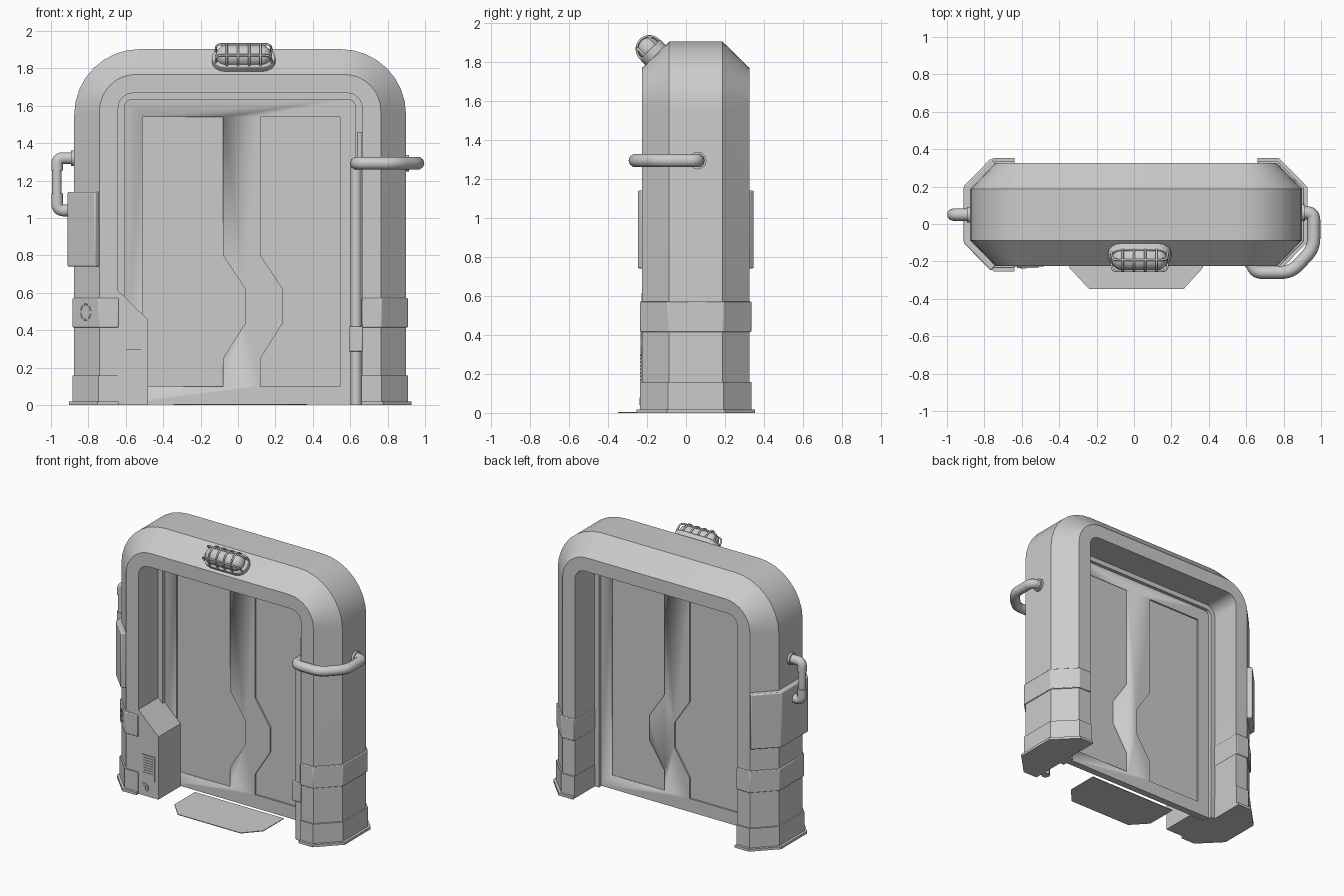
import bpy, bmesh, math
from mathutils import Vector, Matrix

if "Cube" in bpy.data.objects:
    bpy.data.objects.remove(bpy.data.objects["Cube"])

CX = 0.0115                     # centre of the door frame
IW, IT = 0.652, 1.668           # inner half width and inner height
YF, YB, YM = -0.225, 0.325, 0.05


def finish(ob, angle=30, bevel=0):
    bpy.ops.object.select_all(action='DESELECT')
    ob.select_set(True)
    bpy.context.view_layer.objects.active = ob
    if bevel:
        m = ob.modifiers.new("bevel", 'BEVEL')
        m.width, m.segments, m.limit_method = bevel, 2, 'ANGLE'
    bpy.ops.object.shade_smooth_by_angle(angle=math.radians(angle))
    return ob


def from_bm(name, bm, angle=30, bevel=0):
    bmesh.ops.recalc_face_normals(bm, faces=bm.faces)
    me = bpy.data.meshes.new(name)
    bm.to_mesh(me)
    bm.free()
    ob = bpy.data.objects.new(name, me)
    bpy.context.collection.objects.link(ob)
    return finish(ob, angle, bevel)


def prism(name, pts, lo, hi, axis='z', bevel=0, matrix=None):
    """Extrude a 2D outline along z (xy points) or along y (xz points)."""
    bm = bmesh.new()
    put = (lambda p, h: (p[0], p[1], h)) if axis == 'z' else (lambda p, h: (p[0], h, p[1]))
    a = [bm.verts.new(put(p, lo)) for p in pts]
    b = [bm.verts.new(put(p, hi)) for p in pts]
    n = len(pts)
    bm.faces.new(a)
    bm.faces.new(b[::-1])
    for i in range(n):
        bm.faces.new((a[i], a[(i + 1) % n], b[(i + 1) % n], b[i]))
    if matrix:
        bm.transform(matrix)
    return from_bm(name, bm, 30, bevel)


def box(name, x0, x1, y0, y1, z0, z1, bevel=0):
    return prism(name, [(x0, y0), (x1, y0), (x1, y1), (x0, y1)], z0, z1, 'z', bevel)


def cylinder(name, pos, direction, r, depth, seg=16):
    bm = bmesh.new()
    bmesh.ops.create_cone(bm, cap_ends=True, segments=seg, radius1=r, radius2=r, depth=depth)
    rot = Vector(direction).to_track_quat('Z', 'Y').to_matrix().to_4x4()
    bm.transform(Matrix.Translation(pos) @ rot)
    return from_bm(name, bm)


def pipe(name, pts, r, fillet=0.06, matrix=None):
    """Round tube along a path whose corners are filleted."""
    P = [Vector(p) for p in pts]
    path = [P[0]]
    for a, b, c in zip(P, P[1:], P[2:]):
        f = min(fillet, (a - b).length * 0.49, (c - b).length * 0.49)
        s, e = b + (a - b).normalized() * f, b + (c - b).normalized() * f
        for i in range(7):
            t = i / 6
            path.append(s * (1 - t) ** 2 + b * 2 * t * (1 - t) + e * t * t)
    path.append(P[-1])
    cu = bpy.data.curves.new(name, 'CURVE')
    cu.dimensions, cu.bevel_depth, cu.bevel_resolution, cu.use_fill_caps = '3D', r, 3, True
    sp = cu.splines.new('POLY')
    sp.points.add(len(path) - 1)
    for q, v in zip(sp.points, path):
        v = matrix @ v if matrix else v
        q.co = (*v, 1)
    ob = bpy.data.objects.new(name, cu)
    bpy.context.collection.objects.link(ob)
    bpy.ops.object.select_all(action='DESELECT')
    ob.select_set(True)
    bpy.context.view_layer.objects.active = ob
    bpy.ops.object.convert(target='MESH')
    return finish(bpy.context.view_layer.objects.active, 50)


def arch(name, section):
    """Sweep a closed (offset, y) section around the rounded doorway."""
    bm = bmesh.new()
    rows = []
    for d, y in section:
        w, h, r = IW + d, IT + d, 0.08 + 1.15 * d
        half = [(w, 0)] + [(w - r + r * math.cos(i * math.pi / 16), h - r + r * math.sin(i * math.pi / 16))
                           for i in range(9)]
        loop = half + [(-x, z) for x, z in reversed(half)]
        rows.append([bm.verts.new((CX + x, y, z)) for x, z in loop])
    n = len(rows)
    for k in range(n):
        a, b = rows[k], rows[(k + 1) % n]
        for i in range(len(a) - 1):
            bm.faces.new((a[i], a[i + 1], b[i + 1], b[i]))
    bm.faces.new([r[0] for r in rows])
    bm.faces.new([r[-1] for r in rows])
    return from_bm(name, bm, 30)


# Main frame and the inner door stop
arch("door_frame", [(0, YF), (0.1, YF), (0.235, -0.087), (0.235, 0.187), (0.1, YB), (0, YB)])
arch("door_stop", [(-0.035, 0.0), (0.02, 0.0), (0.02, 0.1), (-0.035, 0.1)])

# Door slab with recessed zigzag panels on both sides
door = box("door", CX - 0.63, CX + 0.63, 0.025, 0.075, 0.004, 1.65)
zig = [(0, 0.10), (0, 0.25), (0.12, 0.44), (0.12, 0.62), (0, 0.80), (0, 1.54)]
left = [(-0.51, 1.54), (-0.51, 0.10)] + [(x - 0.08, z) for x, z in zig]
right = [(0.545, 1.54), (0.545, 0.10)] + [(x + 0.12, z) for x, z in zig]
for outline in (left, right):
    for lo, hi in ((0, 0.036), (0.064, 0.1)):
        cut = prism("panel_cutter", outline, lo, hi, 'y')
        cut.hide_render = True
        bpy.context.view_layer.objects.active = door
        m = door.modifiers.new("panel", 'BOOLEAN')
        m.operation, m.solver, m.object = 'DIFFERENCE', 'EXACT', cut
        bpy.ops.object.modifier_apply(modifier=m.name)
        bpy.data.objects.remove(cut)


# Collars, base blocks and foot plates around both legs
def leg_outline(s, t):
    k = 0.414 * t
    pts = [(IW - 0.002, YF - t), (0.752 + k, YF - t), (0.887 + t, -0.087 - k)]
    pts += [(x, 2 * YM - y) for x, y in reversed(pts)]
    return [(CX + s * x, y) for x, y in pts]


for s, side in ((-1, "left"), (1, "right")):
    prism(side + "_collar", leg_outline(s, 0.01), 0.415, 0.572, bevel=0.005)
    prism(side + "_base_block", leg_outline(s, 0.01), 0.0, 0.158)
    prism(side + "_foot_plate", leg_outline(s, 0.028), 0.0, 0.018)

# Control box wrapped around the left leg
t, q, k = 0.035, 0.025, 0.0145
bx = [(0.752, YF), (0.752 + q, YF - q), (0.887 + t, -0.087 - k)]
bx += [(x, 2 * YM - y) for x, y in reversed(bx)]
prism("control_box", [(CX - x, y) for x, y in bx], 0.74, 1.14, bevel=0.008)

# Conduit from the frame into the control box
pipe("conduit", [(-0.86, YM, 1.32), (-0.968, YM, 1.32), (-0.968, YM, 1.035), (-0.88, YM, 1.035)], 0.027)
pipe("conduit_upper_elbow", [(-0.89, YM, 1.32), (-0.967, YM, 1.32), (-0.967, YM, 1.255)], 0.033, 0.05)
pipe("conduit_lower_elbow", [(-0.89, YM, 1.04), (-0.967, YM, 1.04), (-0.967, YM, 1.13)], 0.033, 0.05)
cylinder("conduit_flange", (-0.882, YM, 1.32), (1, 0, 0), 0.042, 0.02)

# Handrail around the right leg
Z = 1.293
pipe("handrail", [(0.68, -0.13, Z), (0.634, -0.14, Z), (0.634, -0.259, Z), (0.84, -0.259, Z), (0.961, -0.13, Z),
                  (0.961, 0.06, Z), (0.88, 0.06, Z)], 0.035, 0.055)
cylinder("handrail_flange", (0.905, 0.06, Z), (1, 0, 0), 0.045, 0.02)

# Vertical post inside the right leg
pipe("post_upper", [(0.652, -0.19, 0.3), (0.652, -0.19, 1.46)], 0.017)
pipe("post_lower", [(0.632, -0.19, 0.0), (0.632, -0.19, 1.29)], 0.03)
box("post_bracket", 0.593, 0.666, -0.232, -0.15, 0.285, 0.42, 0.005)

# Console beside the left leg, with vent slats and a bolt
prism("console", [(-0.645, 0), (-0.48, 0), (-0.48, 0.455), (-0.645, 0.615)], -0.227, 0.028, 'y')
box("vent_plate", -0.61, -0.508, -0.232, -0.22, 0.12, 0.30)
for i in range(8):
    z = 0.165 + i * 0.018
    box("vent_slat", -0.60, -0.518, -0.236, -0.23, z, z + 0.008)
cylinder("console_bolt", (-0.592, -0.228, 0.06), (0, 1, 0), 0.034, 0.012, 12)
cylinder("console_bolt_head", (-0.592, -0.234, 0.06), (0, 1, 0), 0.02, 0.01, 6)

# Broken ring on the chamfer of the left collar
n = Vector((-0.707, -0.707, 0))
u = Vector((0.707, -0.707, 0))
c = Vector((CX - 0.826, -0.163, 0.497))
for i in range(6):
    a0 = i * math.pi / 3 + 0.15
    arc = [c + u * 0.038 * math.cos(a) + Vector((0, 0, 0.042 * math.sin(a))) for a in (a0, a0 + 0.35, a0 + 0.7)]
    pipe("ring_dash", arc, 0.004, 0.01)

# Threshold plate
prism("threshold", [(-0.345, 0.0), (-0.345, -0.235), (-0.24, -0.348), (0.265, -0.348), (0.368, -0.235),
                    (0.368, 0.0)], 0, 0.005)

# Caged lamp on the front top chamfer, local z along the chamfer normal
L = Matrix.Translation((0.03, -0.156, 1.834)) @ Matrix.Rotation(math.radians(45), 4, 'X')


def stadium(half, r):
    return [((half - r) * (1 if i < 9 else -1) + r * math.sin(a), -r * math.cos(a))
            for i in range(18) for a in [(i if i < 9 else i - 1) * math.pi / 8]]


prism("lamp_base", stadium(0.17, 0.074), -0.01, 0.04, bevel=0.008, matrix=L)
bm = bmesh.new()
bmesh.ops.create_uvsphere(bm, u_segments=24, v_segments=12, radius=0.06,
                          matrix=Matrix.Rotation(math.pi / 2, 4, 'Y'))
for v in bm.verts:
    v.co.x += 0.09 if v.co.x > 0.001 else (-0.09 if v.co.x < -0.001 else 0)
bm.transform(L @ Matrix.Translation((0, 0, 0.045)))
from_bm("lamp_bulb", bm, 40)
for x in (-0.09, -0.03, 0.03, 0.09):
    hoop = [(x, 0.067 * math.cos(i * math.pi / 10), 0.04 + 0.07 * math.sin(i * math.pi / 10)) for i in range(11)]
    pipe("lamp_cage_hoop", hoop, 0.006, 0.005, L)
for y, h in ((-0.042, 0.093), (0.042, 0.093)):
    pipe("lamp_cage_bar", [(-0.15, y, 0.035), (-0.145, y, h), (0.145, y, h), (0.15, y, 0.035)], 0.006, 0.05, L)
